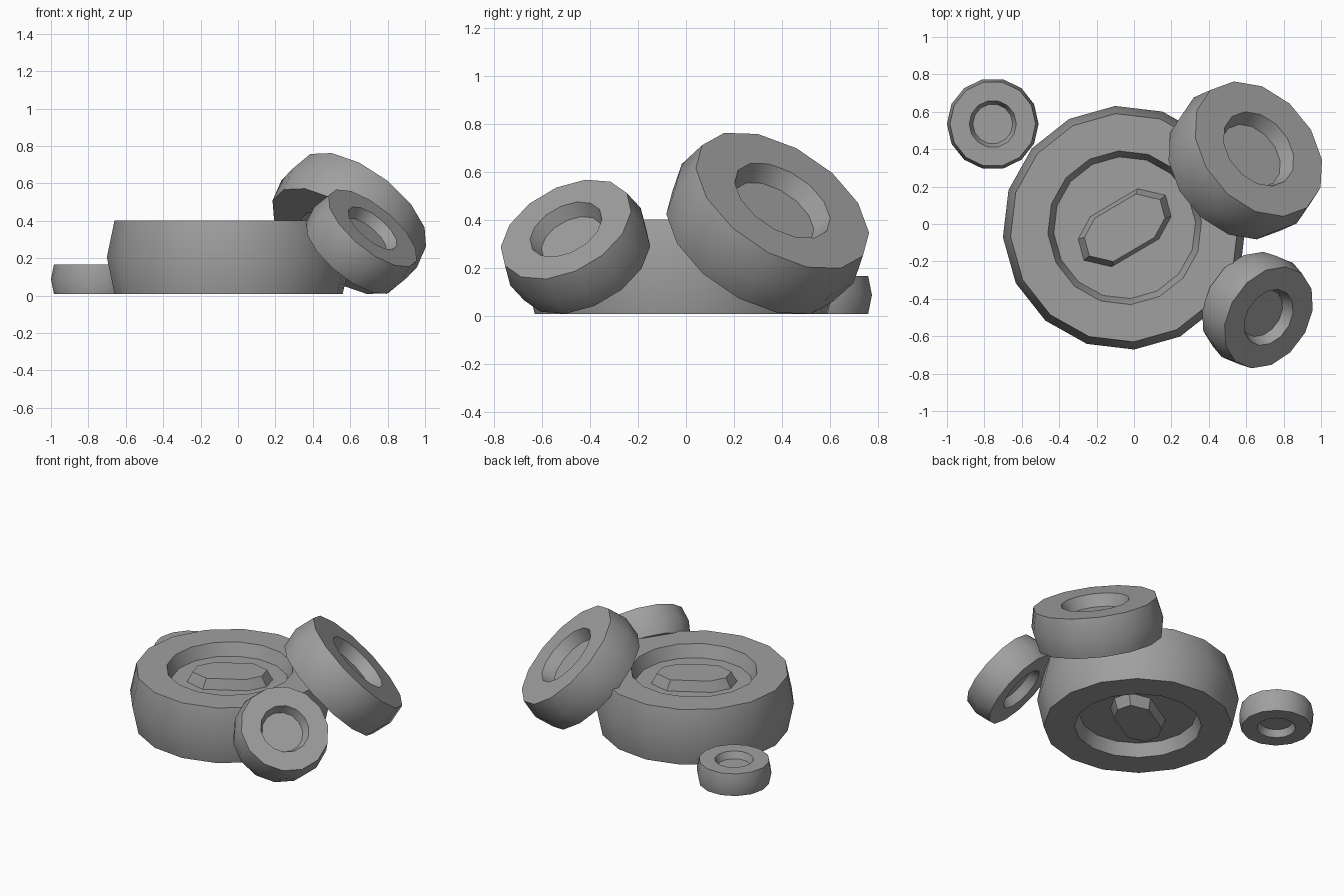
import bpy, bmesh, math
from mathutils import Vector

if "Cube" in bpy.data.objects:
    bpy.data.objects.remove(bpy.data.objects["Cube"])

grey = bpy.data.materials.new("stone grey")
grey.diffuse_color = (0.35, 0.35, 0.35, 1)
grey.use_nodes = True
grey.node_tree.nodes["Principled BSDF"].inputs["Base Color"].default_value = grey.diffuse_color


def finish(name, bm, loc, axis=(0, 0, 1)):
    """Turn a bmesh into a named, shaded object whose z axis points along axis."""
    bmesh.ops.recalc_face_normals(bm, faces=bm.faces)
    me = bpy.data.meshes.new(name)
    bm.to_mesh(me)
    bm.free()
    me.materials.append(grey)
    ob = bpy.data.objects.new(name, me)
    bpy.context.collection.objects.link(ob)
    ob.location = loc
    ob.rotation_mode = 'QUATERNION'
    ob.rotation_quaternion = Vector((0, 0, 1)).rotation_difference(Vector(axis))
    bpy.ops.object.select_all(action='DESELECT')
    ob.select_set(True)
    bpy.context.view_layer.objects.active = ob
    bpy.ops.object.shade_smooth_by_angle(angle=math.radians(32))
    return ob


def disc(name, sides, phase, loc, axis, r, rim, h, hole, floor, depth):
    """Bulged round disc with a tapered recess on both faces."""
    bm = bmesh.new()
    half = [(floor, h - depth), (hole, h), (rim, h)]
    profile = half + [(r, 0)] + [(a, -z) for a, z in reversed(half)]
    rings = []
    for a, z in profile:
        rings.append([bm.verts.new((a * math.cos(phase + math.tau * i / sides),
                                    a * math.sin(phase + math.tau * i / sides), z))
                      for i in range(sides)])
    for lo, hi in zip(rings, rings[1:]):
        for i in range(sides):
            j = (i + 1) % sides
            bm.faces.new((lo[i], lo[j], hi[j], hi[i]))
    bm.faces.new(rings[0])
    bm.faces.new(rings[-1])
    return finish(name, bm, loc, axis)


def small_disc(name, loc, axis, r, h):
    return disc(name, 14, 0, loc, axis, r, r * 0.935, h,
                r * 0.515, r * 0.435, h * 0.6)


# Large flat disc with 16 sides
centre = Vector((-0.05, -0.02, 0.205))
disc("large_disc", 16, math.radians(4.5), centre, (0, 0, 1),
     0.653, 0.612, 0.197, 0.412, 0.38, 0.088)

# Long eight-sided boss in the recess, above and below
half_outline = [(0.07, 0.21), (0.22, 0.175), (0.25, 0.06), (0.185, -0.06)]
outline = half_outline + [(-x, -y) for x, y in half_outline]
for label, side in (("top", 1), ("bottom", -1)):
    bm = bmesh.new()
    base = [bm.verts.new((x, y, 0.105 * side)) for x, y in outline]
    top = [bm.verts.new((x * 0.86, y * 0.86, 0.18 * side)) for x, y in outline]
    for i in range(8):
        j = (i + 1) % 8
        bm.faces.new((base[i], base[j], top[j], top[i]))
    bm.faces.new(top)
    bm.faces.new(base)
    finish(label + "_boss", bm, centre)

# Small flat disc and the two discs leaning on the large one
small_disc("small_flat_disc", (-0.755, 0.535, 0.087), (0, 0, 1), 0.245, 0.079)
small_disc("back_leaning_disc", (0.595, 0.34, 0.385), (0.535, 0.46, 0.71), 0.435, 0.134)
small_disc("front_leaning_disc", (0.66, -0.46, 0.288), (0.59, -0.39, 0.71), 0.316, 0.102)
